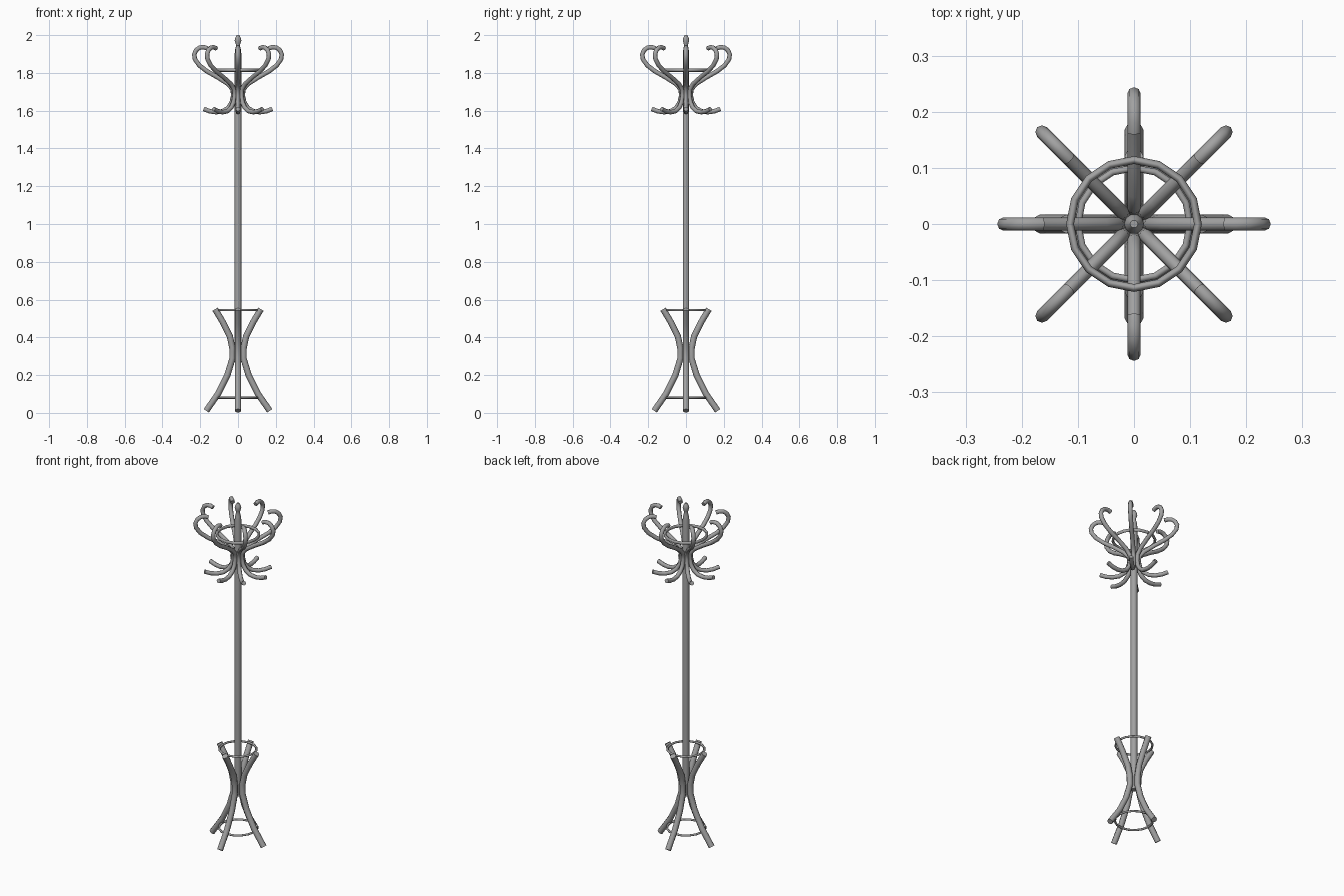
import bpy, math

if "Cube" in bpy.data.objects:
    bpy.data.objects.remove(bpy.data.objects["Cube"])

# Dark grey finish
finish = bpy.data.materials.new("dark_grey")
finish.diffuse_color = (0.36, 0.36, 0.36, 1)
finish.use_nodes = True
finish.node_tree.nodes["Principled BSDF"].inputs["Base Color"].default_value = finish.diffuse_color

def finish_part(ob):
    """Select the part, shade it and give it the grey finish."""
    bpy.ops.object.select_all(action='DESELECT')
    ob.select_set(True)
    bpy.context.view_layer.objects.active = ob
    if ob.type == 'CURVE':
        bpy.ops.object.convert(target='MESH')
        ob = bpy.context.object
    bpy.ops.object.shade_smooth_by_angle(angle=math.radians(50))
    ob.data.materials.clear()
    ob.data.materials.append(finish)

def tube(name, pts, radius, angle):
    """Round bent rod whose (r, z) path lies in a vertical plane at the given angle."""
    cu = bpy.data.curves.new(name, 'CURVE')
    cu.dimensions = '3D'
    cu.twist_mode = 'MINIMUM'
    cu.bevel_depth = radius
    cu.bevel_resolution = 2
    cu.use_fill_caps = True
    sp = cu.splines.new('POLY')
    sp.points.add(len(pts) - 1)
    for p, (r, z) in zip(sp.points, pts):
        p.co = (r * math.cos(angle), r * math.sin(angle), z, 1)
    ob = bpy.data.objects.new(name, cu)
    bpy.context.collection.objects.link(ob)
    finish_part(ob)

def lathe(name, profile, sides):
    """Closed turned solid about the z axis."""
    verts = [(r * math.cos(2 * math.pi * i / sides), r * math.sin(2 * math.pi * i / sides), z)
             for r, z in profile for i in range(sides)]
    faces = [(k * sides + i, k * sides + (i + 1) % sides,
              (k + 1) * sides + (i + 1) % sides, (k + 1) * sides + i)
             for k in range(len(profile) - 1) for i in range(sides)]
    faces.append(tuple(reversed(range(sides))))
    faces.append(tuple(range((len(profile) - 1) * sides, len(profile) * sides)))
    me = bpy.data.meshes.new(name)
    me.from_pydata(verts, [], faces)
    ob = bpy.data.objects.new(name, me)
    bpy.context.collection.objects.link(ob)
    finish_part(ob)

def ring(name, z, major, minor, tall=1.0):
    bpy.ops.mesh.primitive_torus_add(major_radius=major, minor_radius=minor,
                                     major_segments=16, minor_segments=8, location=(0, 0, z))
    ob = bpy.context.object
    ob.name = name
    ob.scale.z = tall
    finish_part(ob)

# Central pole with turned finial
lathe("pole", [(0.018, 0.27), (0.018, 1.90), (0.015, 1.925), (0.010, 1.945),
               (0.013, 1.956), (0.018, 1.972), (0.015, 1.985), (0.007, 2.0)], 10)

# Bent legs
leg = [(0.168, 0.011), (0.104, 0.103), (0.056, 0.200), (0.029, 0.290),
       (0.030, 0.345), (0.043, 0.405), (0.080, 0.480), (0.121, 0.549)]
for i in range(4):
    tube(f"leg_{i + 1}", leg, 0.0165, i * math.pi / 2)

# S-shaped hooks: coat hook at the bottom, hat curl at the top
hook = [(0.182, 1.609), (0.150, 1.597), (0.115, 1.592), (0.080, 1.597), (0.052, 1.615),
        (0.034, 1.642), (0.025, 1.680), (0.029, 1.714), (0.055, 1.743), (0.110, 1.778),
        (0.165, 1.809), (0.205, 1.840), (0.228, 1.872), (0.232, 1.898), (0.222, 1.920),
        (0.203, 1.934), (0.182, 1.936), (0.163, 1.930)]
for i in range(8):
    tube(f"hook_{i + 1}", hook, 0.012, i * math.pi / 4)

# Bracing rings
ring("hook_ring", 1.815, 0.114, 0.007, 1.35)
ring("umbrella_ring", 0.545, 0.100, 0.006)
ring("base_ring", 0.08, 0.103, 0.006)
